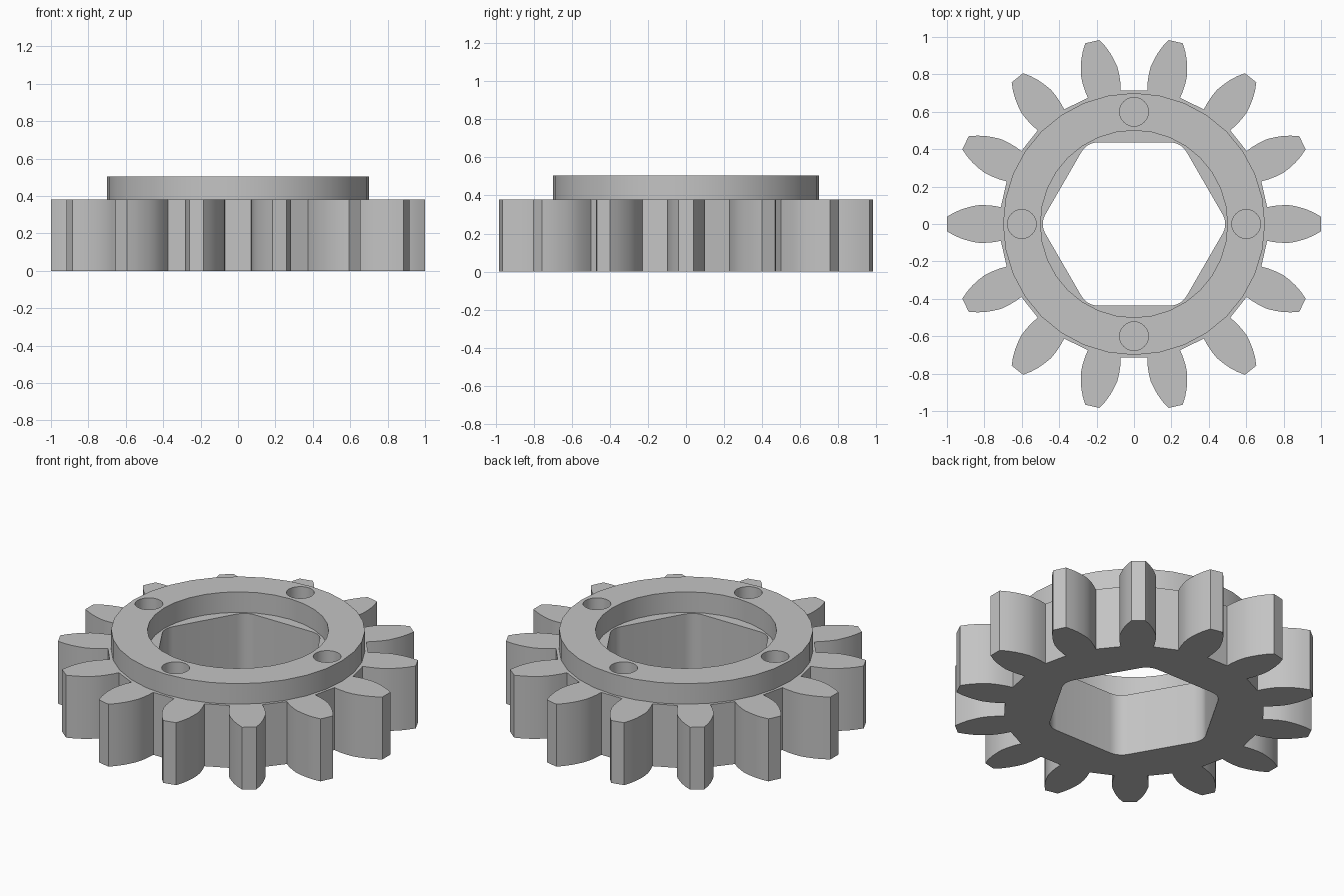
import bpy, bmesh
from math import sin, cos, pi, radians

cube = bpy.data.objects.get("Cube")
if cube:
    bpy.data.objects.remove(cube, do_unlink=True)

# Single grey finish
GREY = (0.55, 0.55, 0.55, 1)
grey = bpy.data.materials.new("plain_grey")
grey.use_nodes = True
grey.diffuse_color = GREY
grey.node_tree.nodes["Principled BSDF"].inputs["Base Color"].default_value = GREY


def circle(radius, count, cx=0, cy=0):
    return [(cx + radius * cos(2 * pi * i / count), cy + radius * sin(2 * pi * i / count))
            for i in range(count)]


def gear_outline(teeth, flank):
    # Flank points are (distance from centre, half width), from root to tip
    tooth = [(r, -w) for r, w in flank] + [(r, w) for r, w in reversed(flank)]
    points = []
    for i in range(teeth):
        a = 2 * pi * i / teeth
        points += [(r * cos(a) - w * sin(a), r * sin(a) + w * cos(a)) for r, w in tooth]
    return points


def rounded_hexagon(apothem, fillet, steps):
    points = []
    centre = (apothem - fillet) / cos(pi / 6)
    for i in range(6):
        a = i * pi / 3
        for s in range(steps + 1):
            b = a - pi / 6 + s * pi / 3 / steps
            points.append((centre * cos(a) + fillet * cos(b), centre * sin(a) + fillet * sin(b)))
    return points


def plate(name, loops, z0, z1):
    # Solid slab: first loop is the outline, the others are holes through it
    bm = bmesh.new()
    caps = ([], [])
    for loop in loops:
        rings = [[bm.verts.new((x, y, z)) for x, y in loop] for z in (z0, z1)]
        low, high = rings
        for i in range(len(loop)):
            bm.faces.new((low[i - 1], low[i], high[i], high[i - 1]))
        for cap, ring in zip(caps, rings):
            cap.extend(bm.edges.get((ring[i - 1], ring[i])) for i in range(len(ring)))
    for cap in caps:
        bmesh.ops.triangle_fill(bm, edges=cap, use_beauty=True, normal=(0, 0, 1))
    bmesh.ops.recalc_face_normals(bm, faces=bm.faces[:])
    mesh = bpy.data.meshes.new(name)
    bm.to_mesh(mesh)
    bm.free()
    mesh.materials.append(grey)
    obj = bpy.data.objects.new(name, mesh)
    bpy.context.collection.objects.link(obj)
    bpy.ops.object.select_all(action='DESELECT')
    obj.select_set(True)
    bpy.context.view_layer.objects.active = obj
    bpy.ops.object.shade_smooth_by_angle(angle=radians(30))
    return obj


# Toothed body with a rounded hexagonal bore
flank = [(0.712, 0.09), (0.75, 0.097), (0.80, 0.101), (0.84, 0.1),
         (0.88, 0.091), (0.92, 0.079), (0.96, 0.062), (1.0, 0.039)]
plate("gear_body", [gear_outline(14, flank), rounded_hexagon(0.436, 0.1, 6)], 0, 0.38)

# Raised collar with a round recess and four pin holes
pin_holes = [circle(0.077, 24, x, y) for x, y in circle(0.6, 4)]
plate("collar", [circle(0.7, 32), circle(0.5, 32)] + pin_holes, 0.38, 0.505)
